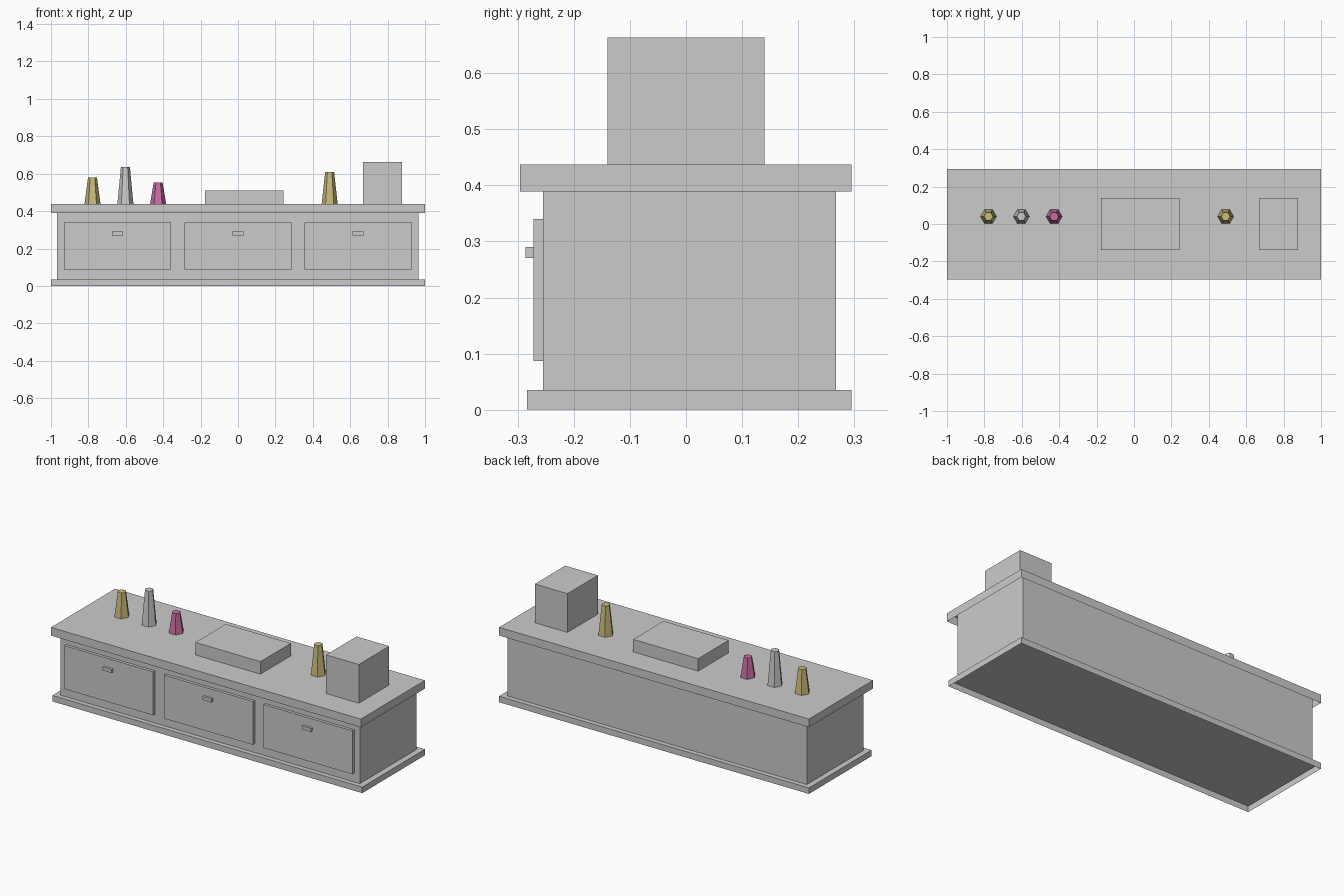
import bpy, bmesh
from mathutils import Vector

if "Cube" in bpy.data.objects:
    bpy.data.objects.remove(bpy.data.objects["Cube"])


def material(name, rgb):
    m = bpy.data.materials.new(name)
    m.diffuse_color = (*rgb, 1)
    m.use_nodes = True
    m.node_tree.nodes["Principled BSDF"].inputs["Base Color"].default_value = m.diffuse_color
    return m


GREY = material("light grey", (0.6, 0.6, 0.6))
YELLOW = material("straw yellow", (0.59, 0.5, 0.2))
PINK = material("rose pink", (0.6, 0.15, 0.37))


def finish(name, bm, mat):
    mesh = bpy.data.meshes.new(name)
    bm.to_mesh(mesh)
    bm.free()
    mesh.materials.append(mat)
    obj = bpy.data.objects.new(name, mesh)
    bpy.context.collection.objects.link(obj)
    return obj


def box(name, x, y, z, mat=GREY, open_bottom=False):
    """Box from (low, high) ranges on each axis."""
    bm = bmesh.new()
    bmesh.ops.create_cube(bm, size=1)
    for v in bm.verts:
        v.co = Vector([r[0] if c < 0 else r[1] for c, r in zip(v.co, (x, y, z))])
    if open_bottom:
        bm.normal_update()
        down = [f for f in bm.faces if f.normal.z < -0.9]
        bmesh.ops.delete(bm, geom=down, context='FACES_ONLY')
    return finish(name, bm, mat)


def bottle(name, x, top, mat):
    """Tapered six-sided bottle standing on the worktop."""
    bm = bmesh.new()
    bmesh.ops.create_cone(bm, cap_ends=True, segments=6,
                          radius1=0.043, radius2=0.024, depth=top - TOP)
    # put two corners on the x axis
    if max(v.co.x for v in bm.verts) < 0.0429:
        for v in bm.verts:
            v.co.x, v.co.y = v.co.y, -v.co.x
    bmesh.ops.translate(bm, verts=bm.verts, vec=(x, 0.04, (top + TOP) / 2))
    return finish(name, bm, mat)


TOP = 0.437

# Cabinet: plinth and worktop are shells, open underneath
box("plinth", (-1, 1), (-0.283, 0.295), (0, 0.035), open_bottom=True)
box("cabinet_body", (-0.967, 0.965), (-0.255, 0.267), (0.035, TOP - 0.001))
box("worktop", (-1, 1), (-0.296, 0.295), (0.389, TOP), open_bottom=True)

# Three drawers with small handles
for i, cx in enumerate((-0.644, 0, 0.642)):
    box(f"drawer_front_{i + 1}", (cx - 0.287, cx + 0.287), (-0.272, -0.254), (0.087, 0.34))
    box(f"drawer_handle_{i + 1}", (cx - 0.029, cx + 0.029), (-0.286, -0.271), (0.27, 0.29))

# Boxes on the worktop
box("flat_box", (-0.177, 0.243), (-0.14, 0.14), (TOP, 0.51))
box("tall_box", (0.667, 0.878), (-0.14, 0.14), (TOP, 0.663))

# Bottles
for i, (x, top, mat) in enumerate(((-0.778, 0.579, YELLOW), (-0.602, 0.636, GREY),
                                   (-0.427, 0.552, PINK), (0.49, 0.61, YELLOW))):
    bottle(f"bottle_{i + 1}", x, top, mat)
